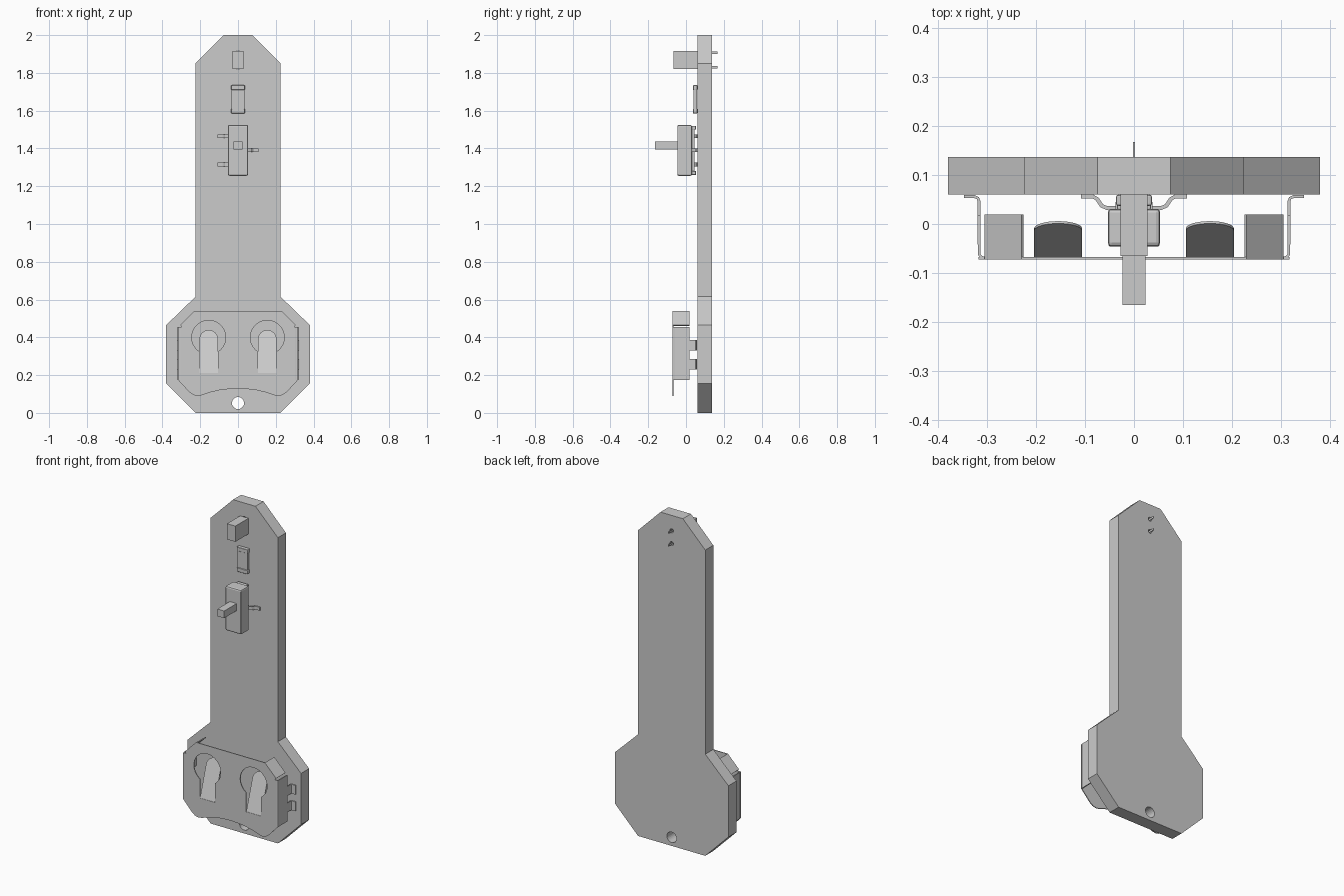
import bpy, bmesh
from math import sin, cos, pi, atan2
from mathutils import Vector, Matrix

if "Cube" in bpy.data.objects:
    bpy.data.objects.remove(bpy.data.objects["Cube"])


def prism(name, loops, a, b, axis='Y', matrix=None):
    """Extrude an outline (plus hole loops) along Y (points are x,z) or Z (points are x,y)."""
    bm = bmesh.new()
    edges = []
    for pts in loops:
        vs = [bm.verts.new((p[0], a, p[1]) if axis == 'Y' else (p[0], p[1], a)) for p in pts]
        edges += [bm.edges.new((vs[i], vs[(i + 1) % len(vs)])) for i in range(len(vs))]
    bmesh.ops.triangle_fill(bm, use_beauty=True, edges=edges)
    res = bmesh.ops.extrude_face_region(bm, geom=bm.faces[:])
    move = Vector((0, b - a, 0)) if axis == 'Y' else Vector((0, 0, b - a))
    bmesh.ops.translate(bm, vec=move, verts=[g for g in res['geom'] if isinstance(g, bmesh.types.BMVert)])
    bmesh.ops.recalc_face_normals(bm, faces=bm.faces[:])
    if matrix:
        bm.transform(matrix)
    me = bpy.data.meshes.new(name)
    bm.to_mesh(me)
    bm.free()
    ob = bpy.data.objects.new(name, me)
    bpy.context.collection.objects.link(ob)
    return ob


def box(name, x, y, z, bevel=0):
    ob = prism(name, [[(x[0], z[0]), (x[1], z[0]), (x[1], z[1]), (x[0], z[1])]], *y)
    if bevel:
        m = ob.modifiers.new("bevel", 'BEVEL')
        m.width, m.segments = bevel, 2
    return ob


def arc(cx, cz, r, a0, a1, n):
    return [(cx + r * cos(a0 + (a1 - a0) * i / n), cz + r * sin(a0 + (a1 - a0) * i / n)) for i in range(n + 1)]


def circle(cx, cz, r, n=24):
    return arc(cx, cz, r, 0, 2 * pi, n)[:-1]


def mirrored(half):
    """Complete a symmetric outline given its right half."""
    return half + [(-x, z) for x, z in reversed(half) if x > 1e-6]


def strip(path, t):
    """Outline of a bent metal strip following a path."""
    left, right = [], []
    for i, p in enumerate(path):
        p = Vector(p)
        d = (Vector(path[min(i + 1, len(path) - 1)]) - Vector(path[max(i - 1, 0)])).normalized()
        n = Vector((-d.y, d.x)) * t / 2
        left.append(tuple(p + n))
        right.append(tuple(p - n))
    return left + right[::-1]


# circuit board with keyring hole and two lead holes
board = mirrored([(.225, 0), (.38, .155), (.38, .465), (.225, .615), (.225, 1.85), (.075, 2)])
prism("circuit_board", [board, circle(0, .052, .032), circle(0, 1.907, .012, 12), circle(0, 1.83, .012, 12)], .06, .137)

# lamp block at the tip and its leads
box("lamp_body", (-.028, .028), (-.065, .06), (1.82, 1.915))
for z in (1.907, 1.83):
    box("lamp_lead", (-.002, .002), (.055, .167), (z - .006, z + .006))

# surface resistor
box("resistor_core", (-.034, .034), (.041, .057), (1.6, 1.72))
for z in ((1.585, 1.61), (1.71, 1.735)):
    box("resistor_end_cap", (-.037, .037), (.037, .06), z, .005)

# slide switch
box("switch_body", (-.053, .053), (-.046, .031), (1.255, 1.525), .008)
box("switch_base", (-.038, .038), (.03, .045), (1.28, 1.5))
box("switch_slider", (-.023, .023), (-.165, -.04), (1.395, 1.438))
for z in (1.27, 1.51):
    box("switch_foot", (-.035, .035), (.03, .052), (z - .01, z + .01), .003)
for s, z in ((-1, 1.465), (-1, 1.315), (1, 1.39)):
    path = [(s * x, y) for x, y in ((.035, .033), (.056, .033), (.066, .037), (.075, .051), (.084, .056), (.108, .056))]
    prism("switch_leg", [strip(path, .008)], z - .01, z + .01, 'Z')

# battery clip front plate with keyhole cutouts
half = [(0, .128), (.05, .126), (.1, .12), (.15, .108), (.19, .094), (.215, .09), (.237, .095), (.258, .11),
        (.318, .175), (.318, .455), (.297, .455), (.305, .465), (.23, .54)]
a = atan2(-(.09 ** 2 - .05 ** 2) ** .5, .05)
holes = [[(s * .155 - .05, .21), (s * .155 + .05, .21)] + arc(s * .155, .4, .09, a, pi - a, 28) for s in (-1, 1)]
prism("clip_plate", [mirrored(half)] + holes, -.072, -.067)

for s in (-1, 1):
    # sprung contact tongue bent back through the cutout
    tongue = [(-.049, 0), (.049, 0)] + arc(0, .19, .049, 0, pi, 16)
    prism("clip_tongue", [tongue], -.003, .002, 'Y',
          Matrix.Translation((s * .155, -.069, .21)) @ Matrix.Rotation(-.31, 4, 'X'))
    # diagonal corner flap
    flap = [(.23, .54), (.305, .465), (.301, .461), (.226, .536)]
    prism("clip_corner_flap", [[(s * x, z) for x, z in flap]], -.072, .019)
    # side wall
    wall = [(s * x, y) for x, y in ((.305, -.0695), (.312, -.068), (.316, -.062), (.3165, .018))]
    prism("clip_side_wall", [strip(wall, .006)], .175, .455, 'Z')
    # soldered feet bent outward
    foot = [(s * x, y) for x, y in ((.3165, .01), (.3165, .046), (.319, .053), (.326, .056), (.347, .056))]
    for z in (.258, .358):
        prism("clip_foot", [strip(foot, .006)], z - .028, z + .028, 'Z')
